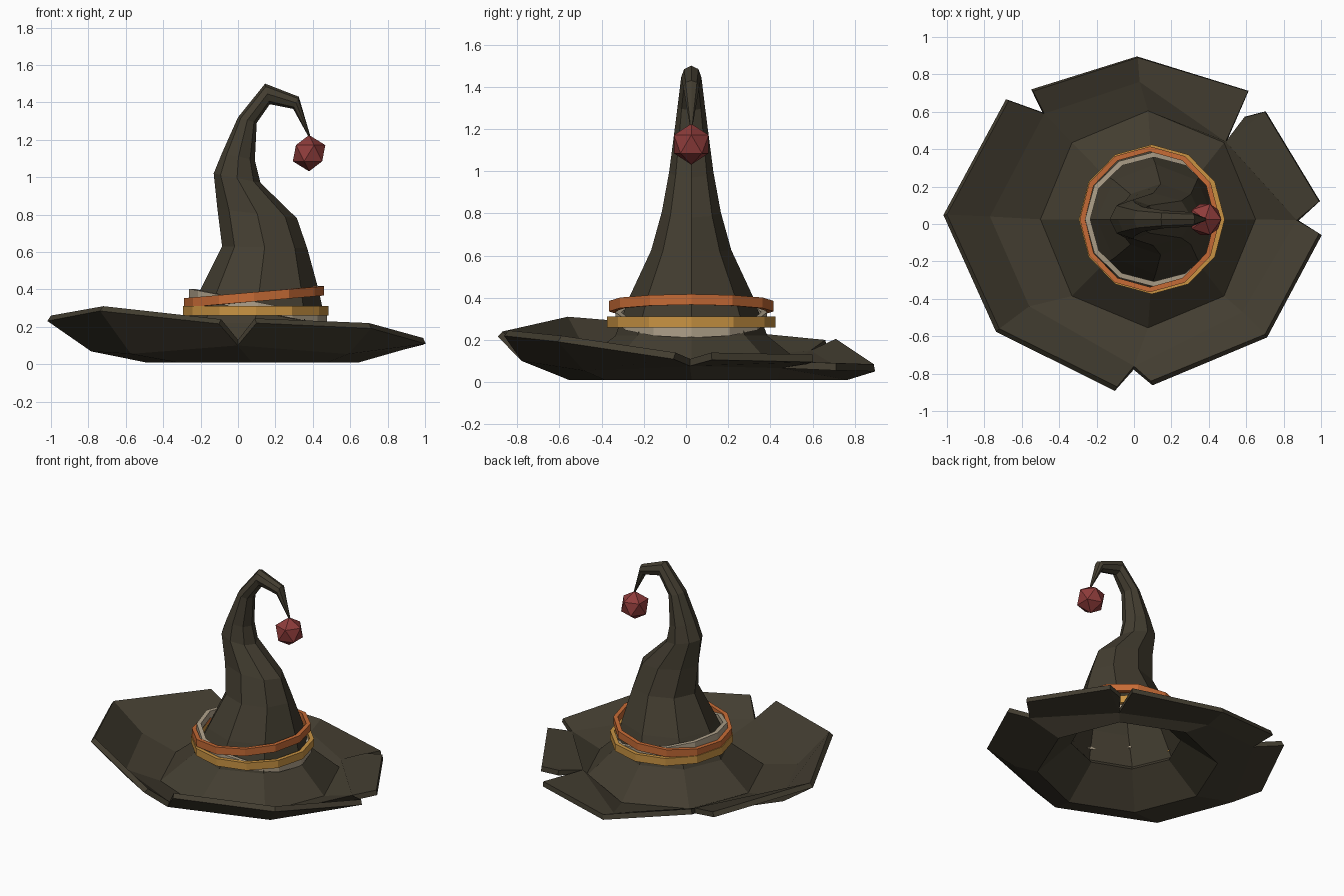
import bpy, bmesh, math
from mathutils import Vector

if "Cube" in bpy.data.objects:
    bpy.data.objects.remove(bpy.data.objects["Cube"])


def material(name, rgb):
    m = bpy.data.materials.new(name)
    m.diffuse_color = (*rgb, 1)
    m.use_nodes = True
    m.node_tree.nodes["Principled BSDF"].inputs["Base Color"].default_value = m.diffuse_color
    return m


felt = material("dark_felt", (0.056, 0.047, 0.030))
orange = material("orange_band", (0.56, 0.145, 0.036))
yellow = material("yellow_band", (0.58, 0.29, 0.055))
beige = material("beige_band", (0.42, 0.35, 0.25))
red = material("red_pompom", (0.27, 0.045, 0.043))


def finish(bm, name, mat):
    me = bpy.data.meshes.new(name)
    bm.to_mesh(me)
    bm.free()
    me.materials.append(mat)
    ob = bpy.data.objects.new(name, me)
    bpy.context.collection.objects.link(ob)
    return ob


def ring(bm, left, right, half_y, n=8, cy=0.025):
    """Closed loop spanning left..right (x, z) and +-half_y, counter-clockwise."""
    l, r = Vector((left[0], cy, left[1])), Vector((right[0], cy, right[1]))
    mid, u, v = (l + r) / 2, (r - l) / 2, Vector((0, half_y, 0))
    return [bm.verts.new(mid + u * math.cos(a) + v * math.sin(a))
            for a in (2 * math.pi * k / n for k in range(n))]


def bridge(bm, low, high):
    n = len(low)
    for k in range(n):
        j = (k + 1) % n
        bm.faces.new((low[k], low[j], high[j], high[k]))


# Brim: eight columns (from +x, counter-clockwise), rim points split at notches
columns = [
    ((.87, .02, .11), [(.99, -.05, .14), (.99, .12, .14)]),
    ((.49, .44, .10), [(.70, .60, .13), (.61, .71, .09)]),
    ((.03, .76, .045), [(.02, .89, .085)]),
    ((-.48, .59, .15), [(-.54, .71, .205), (-.67, .66, .20)]),
    ((-.77, .04, .10), [(-1.0, .05, .26)]),
    ((-.56, -.44, .085), [(-.72, -.56, .31)]),
    ((0, -.76, .13), [(-.09, -.87, .24), (.09, -.84, .245)]),
    ((.58, -.47, .085), [(.70, -.59, .22)]),
]
bm = bmesh.new()
outer = [bm.verts.new(c[0]) for c in columns]
rim = [[bm.verts.new(p) for p in c[1]] for c in columns]
for k in range(8):
    j = (k + 1) % 8
    bm.faces.new((outer[k], rim[k][-1], rim[j][0], outer[j]))
# small step in the deep back notch
step = bm.verts.new((.59, .57, .12))
bm.faces.new((outer[1], rim[1][0], step))
middle = ring(bm, (-.50, .045), (.65, .045), .58)
collar = ring(bm, (-.29, .22), (.47, .22), .36)
bridge(bm, outer, middle)
bridge(bm, middle, collar)
brim = finish(bm, "brim", felt)
solid = brim.modifiers.new("thickness", "SOLIDIFY")
solid.thickness = 0.035
solid.offset = -1

# Crown: crooked cone closing to a drooping tip
sections = [
    ((-.29, .22), (.47, .22), .36),
    ((-.20, .40), (.43, .40), .295),
    ((-.085, .63), (.37, .62), .19),
    ((-.11, .83), (.315, .78), .14),
    ((-.13, 1.02), (.12, .97), .105),
    ((-.085, 1.13), (.09, 1.09), .09),
    ((0, 1.32), (.10, 1.29), .065),
    ((.145, 1.50), (.17, 1.39), .048),
    ((.325, 1.43), (.295, 1.365), .038),
    ((.388, 1.215), (.380, 1.21), .006),
]
bm = bmesh.new()
loops = [ring(bm, *s) for s in sections]
for a, b in zip(loops, loops[1:]):
    bridge(bm, a, b)
bm.faces.new(loops[-1])
finish(bm, "crown", felt)


# Bands: faceted, slightly tilted rectangular hoops
def band(name, mat, x0, z0, x1, z1, half_y, height, thick):
    bm = bmesh.new()
    h, t = height / 2, thick
    lows = [ring(bm, (x0 + i, z0 + d), (x1 - i, z1 + d), half_y - i, 12)
            for i, d in ((0, -h), (0, h), (t, h), (t, -h))]
    for k in range(4):
        bridge(bm, lows[k], lows[(k + 1) % 4])
    finish(bm, name, mat)


band("yellow_hoop", yellow, -.295, .285, .485, .285, .40, .052, .028)
band("orange_hoop", orange, -.29, .328, .46, .392, .39, .05, .028)
band("beige_hoop", beige, -.262, .378, .475, .235, .36, .05, .028)

# Pompom hanging from the tip
bm = bmesh.new()
bmesh.ops.create_icosphere(bm, subdivisions=1, radius=0.097)
bmesh.ops.translate(bm, verts=bm.verts, vec=(.38, .025, 1.128))
finish(bm, "pompom", red)
